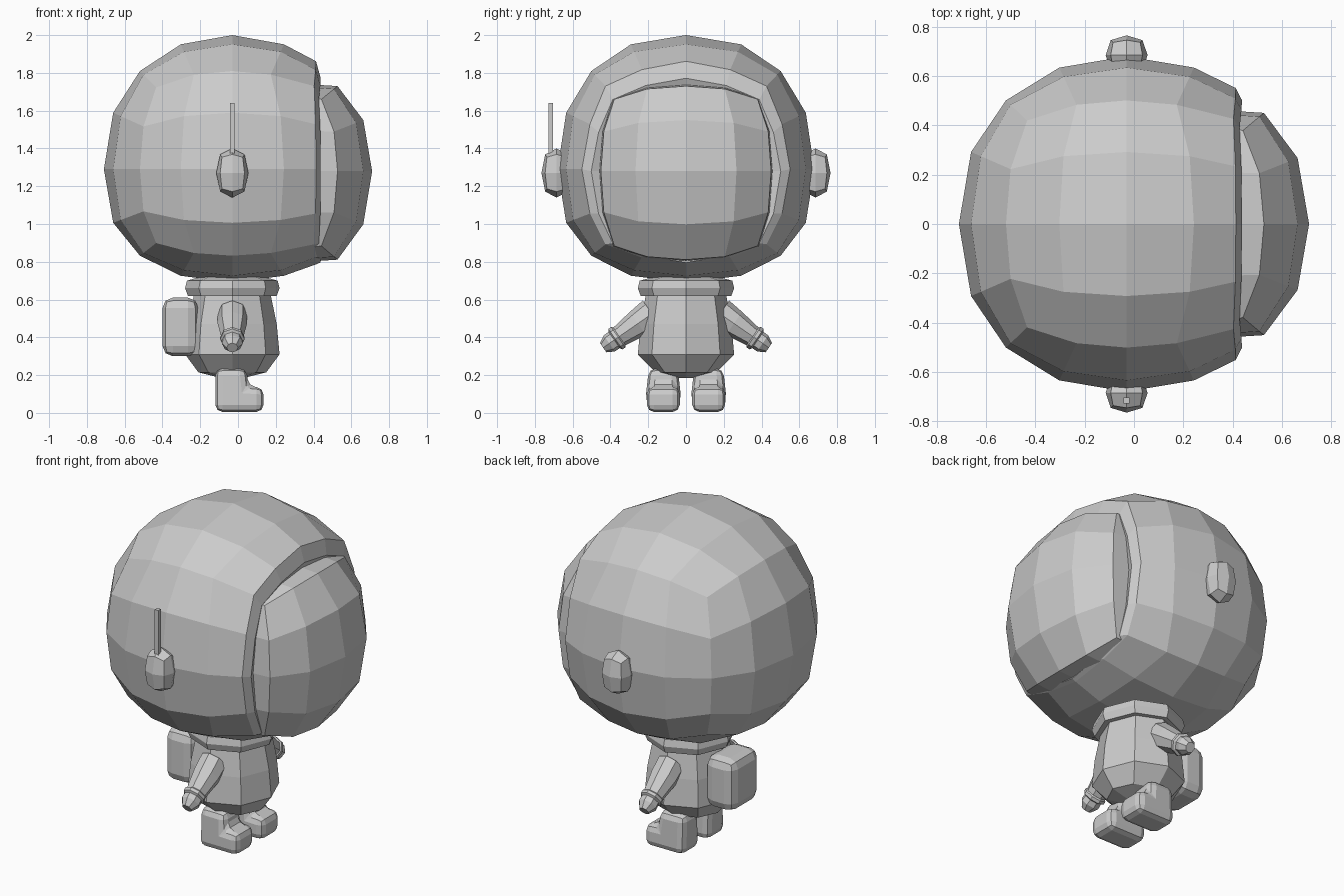
import bpy, bmesh
from math import tan, pi, cos, sin
from mathutils import Vector, Matrix

if "Cube" in bpy.data.objects:
    bpy.data.objects.remove(bpy.data.objects["Cube"])

CX = -0.03   # x axis shared by helmet, neck and body


def finish(bm, name):
    bmesh.ops.remove_doubles(bm, verts=bm.verts, dist=1e-4)
    bmesh.ops.recalc_face_normals(bm, faces=bm.faces)
    me = bpy.data.meshes.new(name)
    bm.to_mesh(me)
    bm.free()
    ob = bpy.data.objects.new(name, me)
    bpy.context.collection.objects.link(ob)
    return ob


def power(v, p):
    return abs(v) ** p * (1 if v > 0 else -1)


def quad_patch(bm, axis, sign, n, place):
    """One cube side, n x n quads, pushed out to a sphere and then placed."""
    grid = []
    for i in range(n + 1):
        row = []
        for j in range(n + 1):
            d = [0, 0, 0]
            d[axis] = sign
            d[(axis + 1) % 3] = tan((i / n - 0.5) * pi / 2)
            d[(axis + 2) % 3] = tan((j / n - 0.5) * pi / 2)
            row.append(bm.verts.new(place(Vector(d).normalized())))
        grid.append(row)
    for i in range(n):
        for j in range(n):
            bm.faces.new((grid[i][j], grid[i + 1][j], grid[i + 1][j + 1], grid[i][j + 1]))


def extrude_rim(bm, move):
    """Extrude the open border and move each new vertex."""
    border = [e for e in bm.edges if e.is_boundary]
    geom = bmesh.ops.extrude_edge_only(bm, edges=border)["geom"]
    for v in geom:
        if isinstance(v, bmesh.types.BMVert):
            v.co = move(v.co)


def lathe(name, rings, n=8, matrix=None):
    """Rings of (height, radius x, radius y), capped at both ends."""
    bm = bmesh.new()
    loops = [[bm.verts.new((rx * cos(2 * pi * k / n), ry * sin(2 * pi * k / n), h))
              for k in range(n)] for h, rx, ry in rings]
    for a, b in zip(loops, loops[1:]):
        for k in range(n):
            bm.faces.new((a[k], a[(k + 1) % n], b[(k + 1) % n], b[k]))
    bm.faces.new(loops[0])
    bm.faces.new(loops[-1])
    bm.transform(matrix or Matrix.Translation((CX, 0, 0)))
    return finish(bm, name)


def bevel(ob, width, segments=2):
    m = ob.modifiers.new("Bevel", "BEVEL")
    m.width, m.segments = width, segments
    m.limit_method = "ANGLE"


def box(name, lo, hi):
    lo, hi = Vector(lo), Vector(hi)
    bm = bmesh.new()
    bmesh.ops.create_cube(bm, size=1)
    for v in bm.verts:
        v.co = Vector((v.co[i] * (hi[i] - lo[i]) + (hi[i] + lo[i]) / 2 for i in range(3)))
    return finish(bm, name)


# Helmet shell, open toward +x, with an inward lip
def helmet_place(d):
    z = 0.71 * power(d.z, 0.9) if d.z > 0 else 0.60 * power(d.z, 0.78)
    y = 0.68 * power(d.y, 0.88)
    if d.x >= max(abs(d.y), abs(d.z)) - 1e-5:
        f = 1.1 - 0.25 * abs(d.y * d.z)
        return Vector((0.36 + 0.075 * d.x, y * f, 1.29 + z * f))
    return Vector((CX + 0.68 * power(d.x, 0.95), y, 1.29 + z))


bm = bmesh.new()
for axis in range(3):
    for sign in (-1, 1):
        if (axis, sign) != (0, 1):
            quad_patch(bm, axis, sign, 4, helmet_place)
bmesh.ops.remove_doubles(bm, verts=bm.verts, dist=1e-4)
extrude_rim(bm, lambda c: Vector((c.x + 0.025, c.y * 0.91, 1.28 + (c.z - 1.29) * (0.86 if c.z > 1.29 else 0.96))))
extrude_rim(bm, lambda c: Vector((c.x - 0.02, c.y * 0.9, 1.28 + (c.z - 1.28) * 0.9)))
finish(bm, "helmet")


# Visor dome with a straight side wall
def visor_place(d):
    return Vector((CX + 0.74 * power(d.x, 0.82), 0.605 * power(d.y, 0.85),
                   1.28 + (0.6 if d.z > 0 else 0.625) * power(d.z, 0.83)))


bm = bmesh.new()
quad_patch(bm, 0, 1, 4, visor_place)
extrude_rim(bm, lambda c: Vector((0.385, c.y * 1.02, 1.28 + (c.z - 1.28) * 1.02)))
finish(bm, "visor")

# Ear pods and antenna
for side, label in ((-1, "right"), (1, "left")):
    bm = bmesh.new()
    for axis in range(3):
        for sign in (-1, 1):
            quad_patch(bm, axis, sign, 2, lambda d: Vector((
                CX + 0.085 * power(d.x, 0.8), side * 0.685 + 0.08 * power(d.y, 0.8),
                1.27 + 0.13 * power(d.z, 0.8))))
    finish(bm, label + "_ear_pod")
box("antenna", (-0.042, -0.727, 1.34), (-0.018, -0.703, 1.64))

# Neck ring and body
lathe("neck_ring", [(0.62, 0.235, 0.24), (0.66, 0.25, 0.255), (0.70, 0.24, 0.245), (0.72, 0.17, 0.17)])
lathe("body", [(0.185, 0.06, 0.05), (0.215, 0.18, 0.16), (0.31, 0.25, 0.255),
               (0.47, 0.235, 0.24), (0.64, 0.2, 0.21)])

# Backpack
bevel(box("backpack", (-0.40, -0.135, 0.30), (-0.21, 0.135, 0.61)), 0.055)

for side, label in ((-1, "right"), (1, "left")):
    # Arm, cuff and hand along one slanted axis
    direction = Vector((0, side * 0.82, -0.57))
    frame = (Matrix.Translation((CX, side * 0.18, 0.525)) @
             direction.to_track_quat("Z", "Y").to_matrix().to_4x4())
    lathe(label + "_arm", [(0, 0.078, 0.085), (0.09, 0.078, 0.075), (0.22, 0.058, 0.055)], 8, frame)
    lathe(label + "_cuff", [(0.21, 0.058, 0.058), (0.218, 0.065, 0.066), (0.236, 0.065, 0.066),
                            (0.245, 0.05, 0.05)], 8, frame)
    lathe(label + "_hand", [(0.235, 0.052, 0.052), (0.275, 0.056, 0.052), (0.315, 0.03, 0.03)], 8, frame)

    # Boot-shaped leg from an L profile
    profile = [(-0.12, 0.005), (0.135, 0.005), (0.135, 0.135), (0.055, 0.14), (0.045, 0.235), (-0.12, 0.235)]
    bm = bmesh.new()
    face = bm.faces.new([bm.verts.new((x, -0.087, z)) for x, z in profile])
    ext = bmesh.ops.extrude_face_region(bm, geom=[face])["geom"]
    bmesh.ops.translate(bm, vec=(0, 0.174, 0), verts=[g for g in ext if isinstance(g, bmesh.types.BMVert)])
    for v in bm.verts:
        v.co.y = v.co.y * (0.88 if v.co.z > 0.2 else 1) + side * 0.12
    bevel(finish(bm, label + "_leg"), 0.038)
